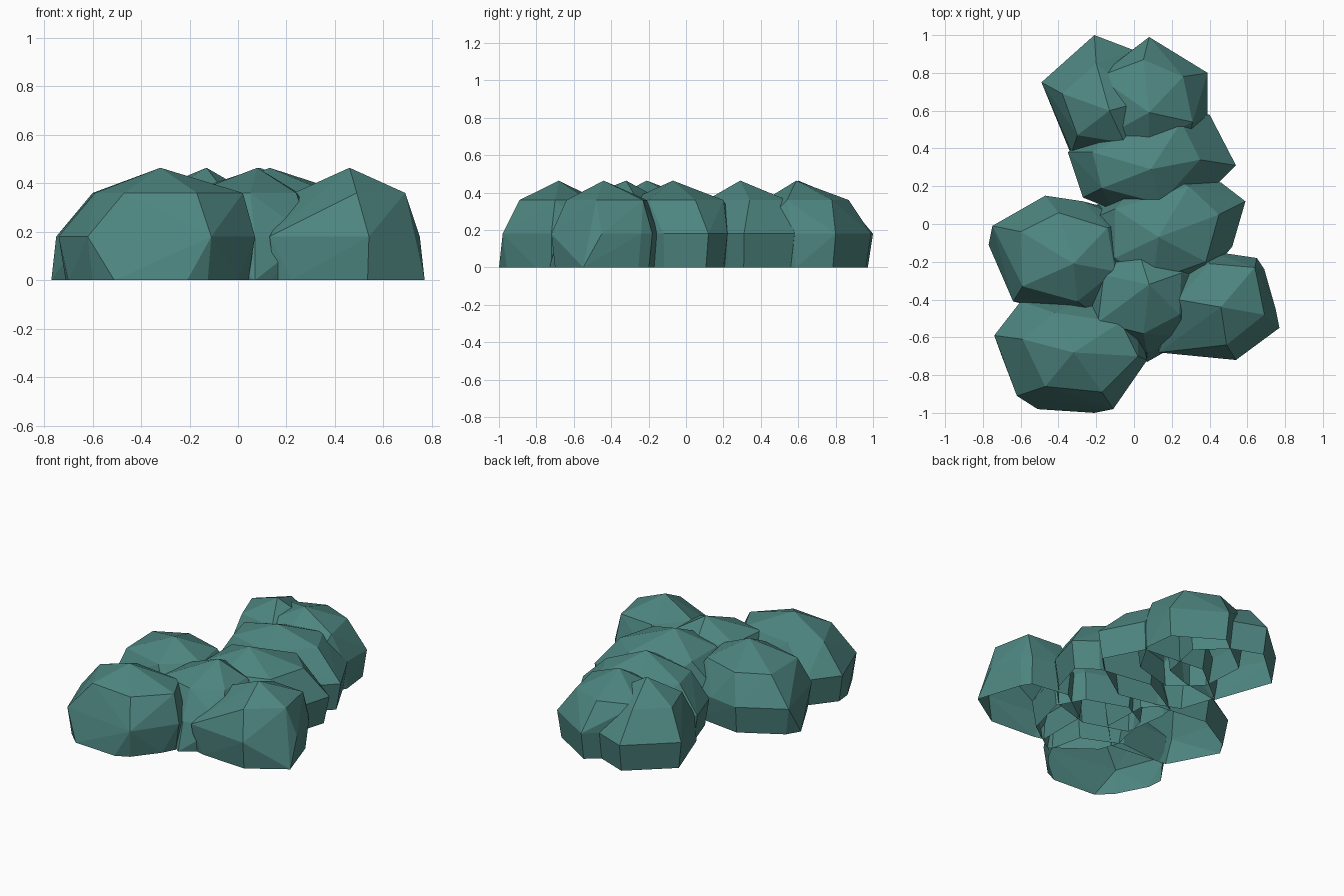
import bpy, bmesh
from mathutils import Vector

mat = bpy.data.materials.new("foliage_green")
mat.diffuse_color = (0.075, 0.235, 0.215, 1)


def clump(name, apex, upper, waist, foot=()):
    """Faceted open-bottomed dome: apex, upper ring, waist ring, base.
    Foot points reach the full width on the ground."""
    c = Vector(apex)
    bm = bmesh.new()

    def add(p, z, s=1.0):
        q = c + (Vector(p) - c) * s
        bm.verts.new((q.x, q.y, z))

    add(apex, 0.464)
    for p in upper:
        add(p, 0.36)
    for p in waist:
        add(p, 0.18)
        add(p, 0, 0.93)
    for p in foot:
        add(p, 0)
    bmesh.ops.convex_hull(bm, input=bm.verts[:])
    loose = [v for v in bm.verts if not v.link_faces]
    bmesh.ops.delete(bm, geom=loose, context='VERTS')
    # open underside
    floor = [f for f in bm.faces if all(v.co.z < 0.001 for v in f.verts)]
    bmesh.ops.delete(bm, geom=floor, context='FACES')
    bmesh.ops.recalc_face_normals(bm, faces=bm.faces[:])
    me = bpy.data.meshes.new(name)
    bm.to_mesh(me)
    bm.free()
    me.materials.append(mat)
    ob = bpy.data.objects.new(name, me)
    bpy.context.collection.objects.link(ob)


# front row
clump("front_left_clump", (-0.32, -0.68),
      [(-0.59, -0.61), (-0.47, -0.86), (-0.17, -0.89), (0.02, -0.7), (-0.07, -0.52), (-0.42, -0.47)],
      [(-0.62, -0.91), (-0.11, -0.98), (0.07, -0.72), (0.02, -0.5), (-0.25, -0.38), (-0.6, -0.41), (-0.74, -0.59)],
      [(-0.51, -0.98), (-0.21, -1.0), (0.0, -0.8), (-0.7, -0.7)])
clump("front_right_clump", (0.46, -0.44),
      [(0.49, -0.64), (0.69, -0.48), (0.64, -0.23), (0.4, -0.21), (0.23, -0.4)],
      [(0.13, -0.68), (0.54, -0.72), (0.75, -0.45), (0.69, -0.24), (0.65, -0.18), (0.38, -0.14), (0.13, -0.32)],
      [(0.77, -0.55), (0.22, -0.68)])
clump("front_middle_clump", (0.08, -0.32),
      [(-0.19, -0.52), (0.05, -0.58), (0.24, -0.48), (0.25, -0.26), (0.02, -0.13), (-0.16, -0.27)],
      [(-0.25, -0.42), (-0.2, -0.56), (0.07, -0.68), (0.3, -0.6), (0.38, -0.3), (0.28, -0.12), (0.0, -0.02), (-0.18, -0.12)],
      [(0.07, -0.73), (0.13, -0.69)])

# middle row
clump("left_clump", (-0.32, -0.21),
      [(-0.59, -0.33), (-0.6, -0.04), (-0.4, 0.06), (-0.14, -0.02), (-0.1, -0.25), (-0.3, -0.41)],
      [(-0.75, -0.01), (-0.64, -0.41), (-0.2, -0.48), (-0.02, -0.3), (-0.03, 0.02), (-0.27, 0.12), (-0.47, 0.15)],
      [(-0.77, -0.11), (-0.6, -0.42), (-0.12, 0.08)])
clump("right_clump", (0.13, -0.07),
      [(0.29, 0.2), (0.45, 0.05), (0.38, -0.2), (0.1, -0.3), (-0.1, -0.18), (-0.1, 0.08)],
      [(0.46, 0.22), (0.59, 0.12), (0.52, -0.12), (0.37, -0.3), (0.1, -0.38), (-0.2, -0.28), (-0.24, 0.02), (0.08, 0.28)],
      [(-0.2, 0.1)])
clump("centre_clump", (0.09, 0.29),
      [(0.35, 0.34), (0.14, 0.11), (-0.17, 0.19), (-0.22, 0.38), (0.0, 0.5), (0.25, 0.54)],
      [(0.4, 0.58), (0.54, 0.31), (0.45, 0.22), (0.16, 0.02), (-0.12, 0.08), (-0.27, 0.14), (-0.35, 0.38), (-0.05, 0.62)])

# back row
clump("back_right_clump", (0.08, 0.59),
      [(0.05, 0.87), (0.26, 0.78), (0.31, 0.54), (0.08, 0.42), (-0.12, 0.48), (-0.19, 0.78)],
      [(0.08, 0.99), (0.22, 0.89), (0.39, 0.8), (0.39, 0.57), (0.28, 0.36), (0.0, 0.28), (-0.2, 0.45), (-0.22, 0.76)],
      [(0.39, 0.59)])
clump("back_left_clump", (-0.13, 0.6),
      [(-0.2, 0.85), (-0.38, 0.69), (-0.3, 0.47), (-0.05, 0.43), (0.05, 0.65)],
      [(-0.21, 1.0), (-0.49, 0.75), (-0.38, 0.5), (-0.33, 0.38), (-0.05, 0.39), (0.12, 0.45), (0.18, 0.75), (0.0, 0.92)],
      [(-0.33, 0.36)])
